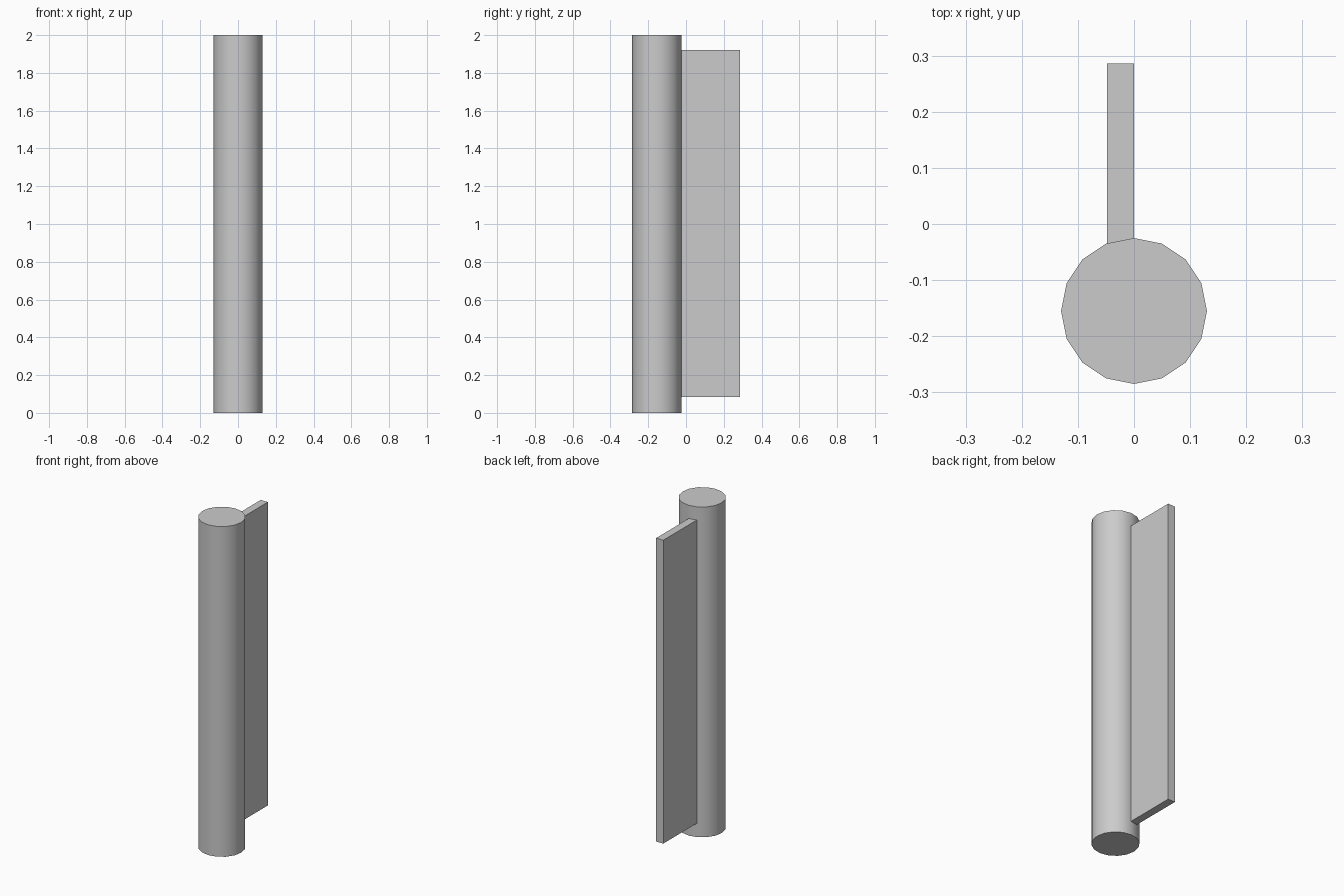
import bpy
import math

cube = bpy.data.objects.get("Cube")
if cube:
    bpy.data.objects.remove(cube, do_unlink=True)

# Single flat grey
grey = bpy.data.materials.new("light_grey")
grey.use_nodes = True
colour = (0.6, 0.6, 0.6, 1.0)
grey.diffuse_color = colour
grey.node_tree.nodes["Principled BSDF"].inputs["Base Color"].default_value = colour

# Round post: 16 sides, smooth wall, flat caps
bpy.ops.mesh.primitive_cylinder_add(vertices=16, radius=0.13, depth=2.0,
                                    location=(0, -0.155, 1.0))
post = bpy.context.object
post.name = "post"
post.data.materials.append(grey)
bpy.ops.object.shade_smooth_by_angle(angle=math.radians(30))

# Flat fin behind the post, set to one side, its front edge sunk into the post
x0, x1 = -0.048, 0.0
y0, y1 = -0.045, 0.286
z0, z1 = 0.083, 1.92
bpy.ops.mesh.primitive_cube_add(
    size=1, location=((x0 + x1) / 2, (y0 + y1) / 2, (z0 + z1) / 2))
fin = bpy.context.object
fin.name = "fin"
fin.scale = (x1 - x0, y1 - y0, z1 - z0)
bpy.ops.object.transform_apply(location=False, rotation=False, scale=True)
fin.data.materials.append(grey)
